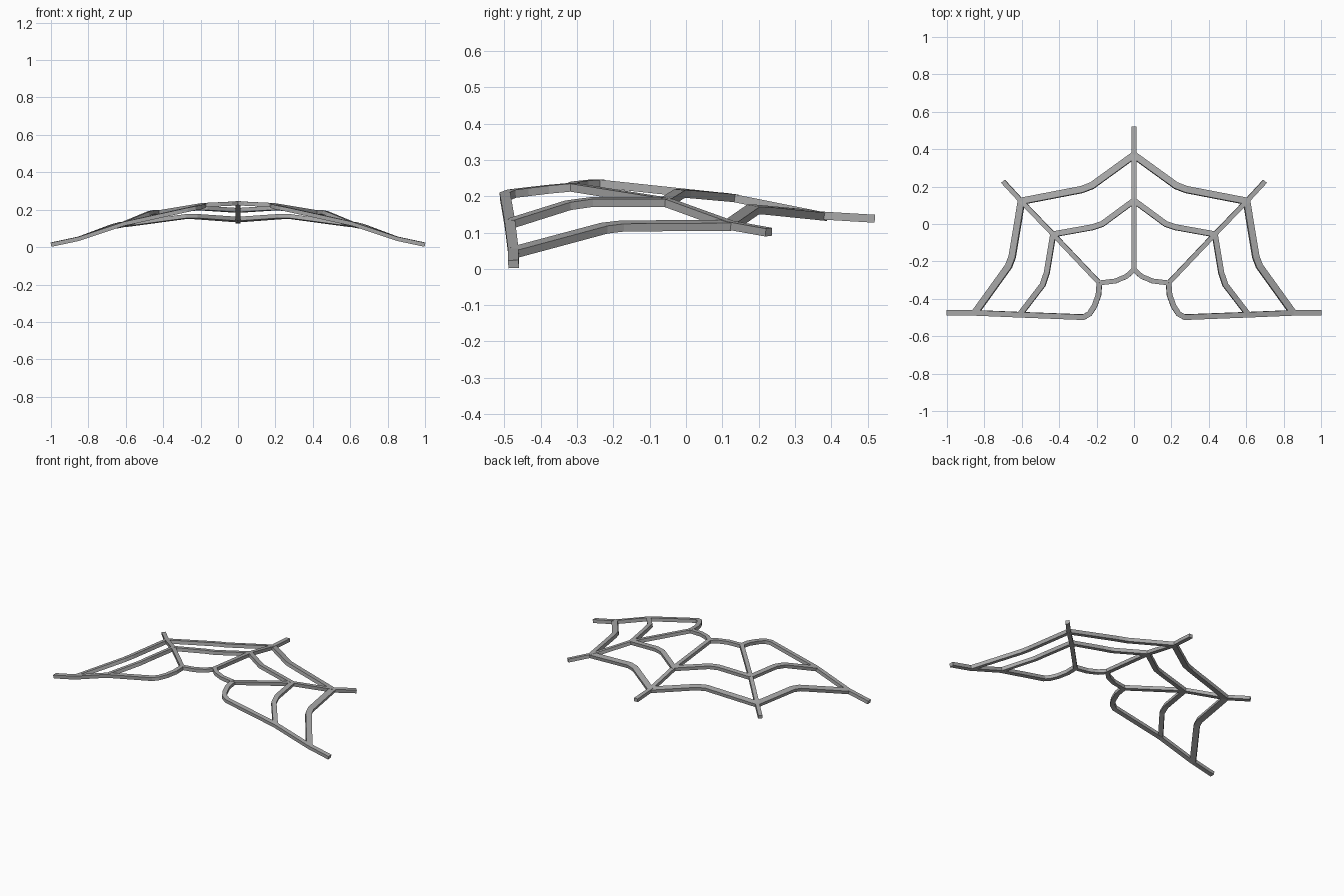
import bpy, bmesh
from mathutils import Vector

cube = bpy.data.objects.get("Cube")
if cube:
    bpy.data.objects.remove(cube, do_unlink=True)

grey = bpy.data.materials.new("web grey")
grey.use_nodes = True
grey.diffuse_color = (0.4, 0.4, 0.4, 1)
grey.node_tree.nodes["Principled BSDF"].inputs["Base Color"].default_value = (0.4, 0.4, 0.4, 1)


def flip(p):
    return (-p[0], p[1], p[2])


def strand(name, points, width, height=0.022):
    """Sweep a mitred rectangular bar along points, upright to the shallow dome."""
    pts = [Vector(p) for p in points]
    bm = bmesh.new()
    rings = []
    for i, p in enumerate(pts):
        before = (p - pts[i - 1]).normalized() if i else None
        after = (pts[i + 1] - p).normalized() if i < len(pts) - 1 else None
        tangent = ((before or after) + (after or before)).normalized()
        mitre = 1 / max(0.5, tangent.dot(after or before))
        normal = Vector((0.4 * p.x, 0.3 * (p.y + 0.3), 1))
        side = tangent.cross(normal).normalized()
        up = side.cross(tangent).normalized()
        rings.append([bm.verts.new(p + side * (a * width * mitre / 2) + up * (b * height / 2))
                      for a, b in ((-1, -1), (1, -1), (1, 1), (-1, 1))])
    for r, s in zip(rings, rings[1:]):
        for k in range(4):
            n = (k + 1) % 4
            bm.faces.new((r[k], r[n], s[n], s[k]))
    bm.faces.new(rings[0][::-1])
    bm.faces.new(rings[-1])
    bmesh.ops.recalc_face_normals(bm, faces=bm.faces)
    mesh = bpy.data.meshes.new(name)
    bm.to_mesh(mesh)
    bm.free()
    mesh.materials.append(grey)
    bpy.context.collection.objects.link(bpy.data.objects.new(name, mesh))


def pair(name, points, width):
    strand("left_" + name, points, width)
    strand("right_" + name, [flip(p) for p in points], width)


def across(name, points, width):
    # one strand running over the centre line
    strand(name, [flip(p) for p in points[:0:-1]] + points, width)


# Shared junctions
inner_corner = (0.185, -0.315, 0.225)
middle_corner = (0.432, -0.055, 0.184)
outer_corner = (0.602, 0.122, 0.12)

# Spokes
strand("centre_spoke", [(0, -0.24, 0.235), (0, 0.125, 0.196), (0, 0.37, 0.147), (0, 0.52, 0.138)], 0.026)
pair("diagonal_spoke", [inner_corner, middle_corner, outer_corner, (0.7, 0.228, 0.101)], 0.025)

# Inner hoop, whose ends run on into the front spokes
across("inner_hoop", [(0, -0.243, 0.235), (0.04, -0.28, 0.232), (0.1, -0.305, 0.229), inner_corner], 0.026)
pair("front_spoke", [inner_corner, (0.19, -0.38, 0.219), (0.212, -0.44, 0.212), (0.238, -0.48, 0.207),
                     (0.27, -0.498, 0.2), (0.61, -0.485, 0.125), (0.85, -0.475, 0.045),
                     (1.0, -0.475, 0.013)], 0.029)

# Back threads
across("middle_back_thread", [(0, 0.125, 0.196), (0.17, 0.0, 0.207), (0.225, -0.018, 0.207), middle_corner], 0.03)
across("outer_back_thread", [(0, 0.368, 0.147), (0.225, 0.205, 0.163), (0.28, 0.184, 0.163), outer_corner], 0.036)

# Side threads
pair("middle_side_thread", [middle_corner, (0.466, -0.26, 0.184), (0.488, -0.325, 0.175),
                            (0.61, -0.484, 0.125)], 0.029)
pair("outer_side_thread", [outer_corner, (0.651, -0.175, 0.118), (0.67, -0.225, 0.112),
                           (0.85, -0.475, 0.045)], 0.036)
